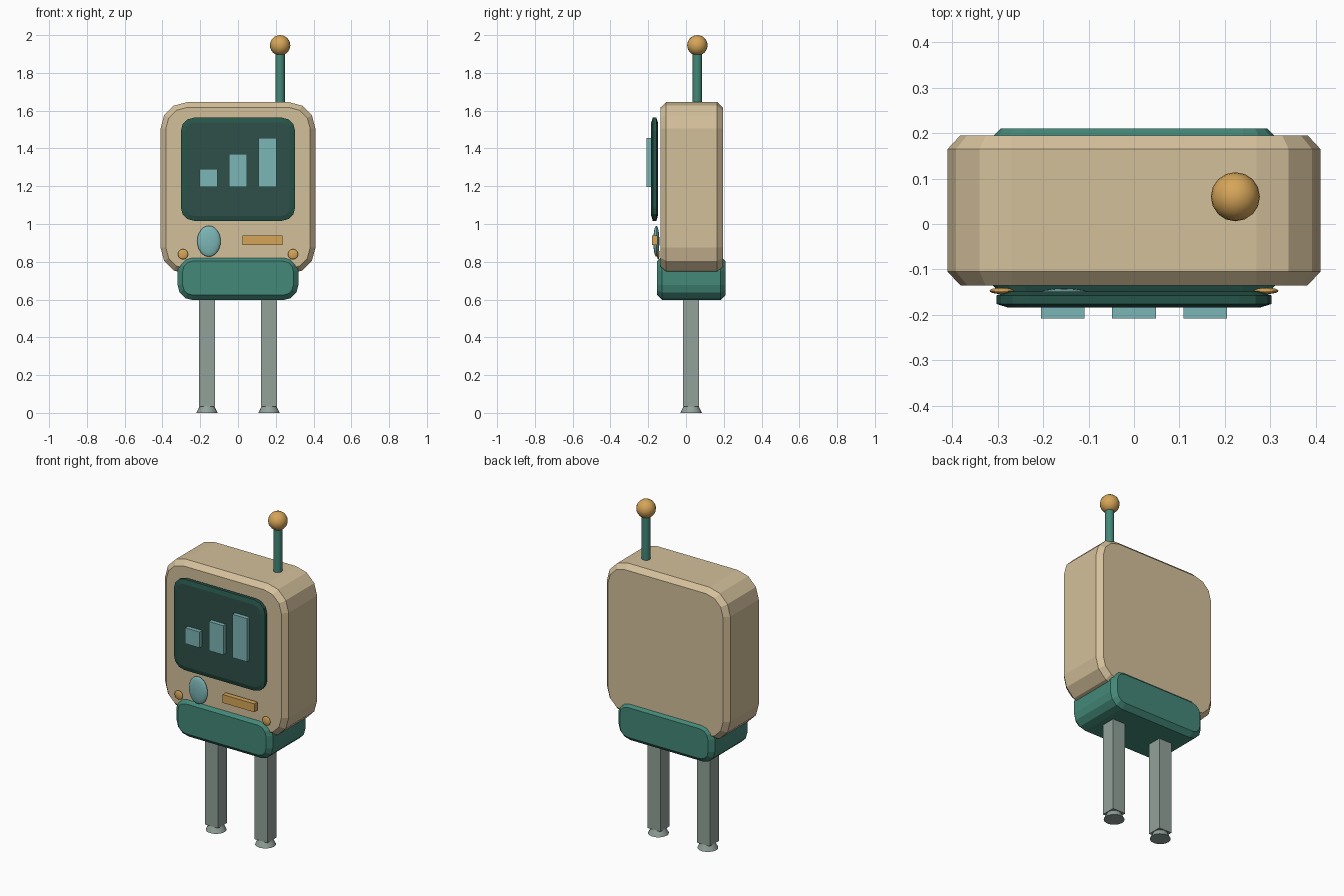
import bpy, bmesh, math
from mathutils import Matrix

if "Cube" in bpy.data.objects:
    bpy.data.objects.remove(bpy.data.objects["Cube"])


def material(name, hex_code):
    def linear(c):
        return c / 12.92 if c <= 0.04045 else ((c + 0.055) / 1.055) ** 2.4
    rgb = [linear(int(hex_code[i:i + 2], 16) / 255) for i in (0, 2, 4)]
    mat = bpy.data.materials.new(name)
    mat.use_nodes = True
    mat.diffuse_color = (*rgb, 1)
    bsdf = next(n for n in mat.node_tree.nodes if n.type == "BSDF_PRINCIPLED")
    bsdf.inputs["Base Color"].default_value = (*rgb, 1)
    bsdf.inputs["Roughness"].default_value = 0.7
    return mat


cream = material("cream", "D4C09B")
teal = material("teal", "438878")
frame_teal = material("dark_teal", "265449")
glass = material("screen_green", "2F5048")
aqua = material("pale_aqua", "7CB6B6")
gold = material("gold", "D6A558")
grey = material("grey_green", "92A29A")


def finish(name, bm, *mats, smooth=False):
    bmesh.ops.recalc_face_normals(bm, faces=bm.faces[:])
    mesh = bpy.data.meshes.new(name)
    bm.to_mesh(mesh)
    bm.free()
    for mat in mats:
        mesh.materials.append(mat)
    obj = bpy.data.objects.new(name, mesh)
    bpy.context.collection.objects.link(obj)
    if smooth:
        bpy.ops.object.select_all(action="DESELECT")
        bpy.context.view_layer.objects.active = obj
        obj.select_set(True)
        bpy.ops.object.shade_smooth_by_angle(angle=math.radians(40))
    return obj


def rounded_slab(name, width, z_low, z_high, radius, front, back, inset, depth, *mats):
    """Rounded rectangle extruded along y, with chamfered front and back rims.
    A second material, when given, goes on the front face."""
    bm = bmesh.new()
    steps = 3
    cx, cz = width / 2 - radius, (z_high - z_low) / 2 - radius
    mid = (z_low + z_high) / 2

    def loop(y, r):
        verts = []
        for corner, (sx, sz) in enumerate([(1, 1), (-1, 1), (-1, -1), (1, -1)]):
            for i in range(steps + 1):
                a = math.pi / 2 * (corner + i / steps)
                verts.append(bm.verts.new((sx * cx + r * math.cos(a), y,
                                           mid + sz * cz + r * math.sin(a))))
        return verts

    rings = [loop(front, radius - inset), loop(front + depth, radius),
             loop(back - depth, radius), loop(back, radius - inset)]
    for a, b in zip(rings, rings[1:]):
        for i in range(len(a)):
            j = (i + 1) % len(a)
            bm.faces.new((a[i], a[j], b[j], b[i]))
    bm.faces.new(rings[-1])
    front_face = bm.faces.new(rings[0])
    front_face.material_index = len(mats) - 1
    return finish(name, bm, *mats)


def box(name, low, high, mat):
    bm = bmesh.new()
    size = [h - l for l, h in zip(low, high)]
    centre = [(h + l) / 2 for l, h in zip(low, high)]
    bmesh.ops.create_cube(bm, size=1, matrix=Matrix.Translation(centre) @ Matrix.Diagonal((*size, 1)))
    return finish(name, bm, mat)


def ellipsoid(name, centre, radii, mat):
    bm = bmesh.new()
    bmesh.ops.create_uvsphere(bm, u_segments=16, v_segments=12, radius=1,
                              matrix=Matrix.Translation(centre) @ Matrix.Diagonal((*radii, 1)))
    return finish(name, bm, mat, smooth=True)


def cone(name, x, y, z_low, z_high, r_low, r_high, mat, sides=16):
    bm = bmesh.new()
    bmesh.ops.create_cone(bm, cap_ends=True, segments=sides, radius1=r_low, radius2=r_high,
                          depth=z_high - z_low,
                          matrix=Matrix.Translation((x, y, (z_low + z_high) / 2)))
    return finish(name, bm, mat, smooth=True)


# Main case and the pelvis block below it
rounded_slab("body", 0.82, 0.735, 1.645, 0.14, -0.135, 0.195, 0.028, 0.03, cream)
rounded_slab("lower_block", 0.64, 0.597, 0.83, 0.08, -0.153, 0.21, 0.027, 0.027, teal)

# Screen with a rising bar chart
rounded_slab("screen", 0.605, 1.017, 1.563, 0.07, -0.184, -0.149, 0.026, 0.008, frame_teal, glass)
for i, top in enumerate((1.29, 1.37, 1.455)):
    x = (i - 1) * 0.157
    box(f"chart_bar_{i + 1}", (x - 0.048, -0.208, 1.195), (x + 0.048, -0.178, top), aqua)

# Front controls
ellipsoid("oval_button", (-0.154, -0.157, 0.909), (0.062, 0.016, 0.082), aqua)
box("slot", (0.024, -0.18, 0.89), (0.235, -0.15, 0.94), gold)
for side, sign in (("left", 1), ("right", -1)):
    ellipsoid(f"{side}_knob", (sign * 0.291, -0.147, 0.84), (0.027, 0.007, 0.027), gold)

# Legs with flared feet
for side, sign in (("left", 1), ("right", -1)):
    x = sign * 0.164
    box(f"{side}_leg", (x - 0.043, -0.016, 0.035), (x + 0.043, 0.07, 0.65), grey)
    cone(f"{side}_foot", x, 0.027, 0, 0.04, 0.057, 0.037, grey)

# Antenna
cone("antenna_rod", 0.223, 0.06, 1.6, 1.93, 0.025, 0.025, teal, sides=12)
ellipsoid("antenna_ball", (0.223, 0.06, 1.946), (0.054, 0.054, 0.054), gold)
